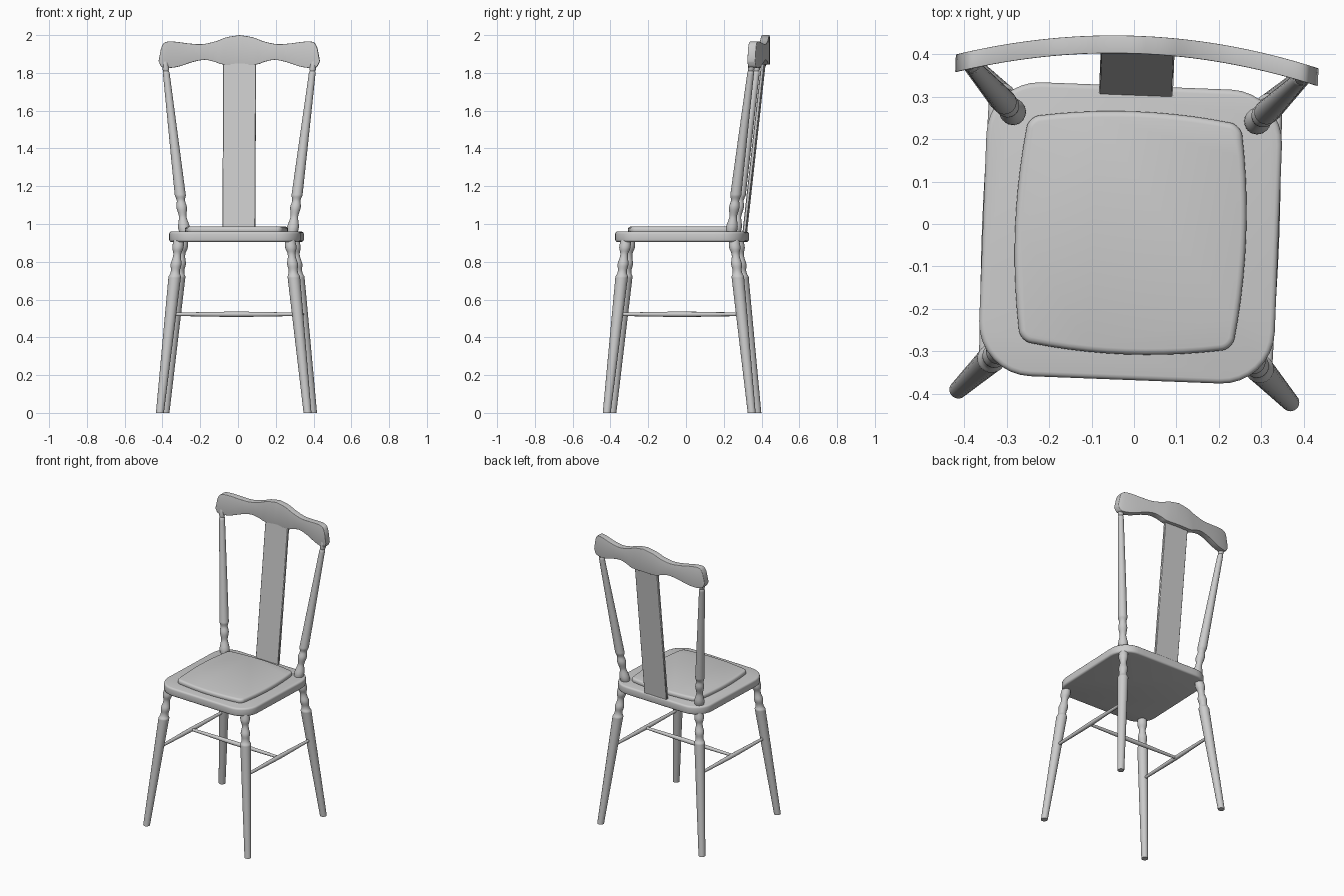
import bpy, bmesh, math
from mathutils import Vector, Matrix

if "Cube" in bpy.data.objects:
    bpy.data.objects.remove(bpy.data.objects["Cube"])

# whole chair is turned slightly about z
PLACE = Matrix.Translation((-0.008, -0.021, 0)) @ Matrix.Rotation(math.radians(-2.2), 4, 'Z')


def finish(name, bm, bevel=0.0, segs=3, limit=50):
    bmesh.ops.recalc_face_normals(bm, faces=bm.faces)
    if bevel:
        edges = [e for e in bm.edges if len(e.link_faces) == 2
                 and e.calc_face_angle(0) > math.radians(limit)]
        bmesh.ops.bevel(bm, geom=edges, offset=bevel, segments=segs,
                        profile=0.5, affect='EDGES', clamp_overlap=True)
    mesh = bpy.data.meshes.new(name)
    bm.to_mesh(mesh)
    bm.free()
    ob = bpy.data.objects.new(name, mesh)
    bpy.context.collection.objects.link(ob)
    ob.matrix_world = PLACE
    bpy.ops.object.select_all(action='DESELECT')
    ob.select_set(True)
    bpy.context.view_layer.objects.active = ob
    bpy.ops.object.shade_smooth_by_angle(angle=math.radians(40))
    return ob


def spline(pts, n=4):
    """Catmull-Rom resampling of a list of tuples."""
    p = [Vector(q) for q in pts]
    p = [2 * p[0] - p[1]] + p + [2 * p[-1] - p[-2]]
    out = []
    for i in range(1, len(p) - 2):
        a, b, c, d = p[i - 1:i + 3]
        for k in range(n):
            t = k / n
            out.append(0.5 * (2 * b + (c - a) * t + (2 * a - 5 * b + 4 * c - d) * t * t
                              + (3 * b - a - 3 * c + d) * t ** 3))
    return out + [p[-2]]


def turned(name, p0, p1, profile, u, v, sides=24):
    """Lathe of (fraction, radius) pairs along p0-p1, rings spanned by u and v."""
    p0, p1, u, v = map(Vector, (p0, p1, u, v))
    bm = bmesh.new()
    rings = []
    for t, r in profile:
        c = p0.lerp(p1, t)
        rings.append([bm.verts.new(c + r * (u * math.cos(a) + v * math.sin(a)))
                      for a in (2 * math.pi * i / sides for i in range(sides))])
    for a, b in zip(rings, rings[1:]):
        for i in range(sides):
            j = (i + 1) % sides
            bm.faces.new((a[i], a[j], b[j], b[i]))
    bm.faces.new(rings[0])
    bm.faces.new(rings[-1])
    return finish(name, bm)


def plate(name, hx, hy, r, bulge, z0, z1, bevel):
    """Rounded rectangular slab whose sides can bow outwards."""
    outline = []
    for q, (sx, sy) in enumerate([(1, 1), (-1, 1), (-1, -1), (1, -1)]):
        for k in range(9):
            a = math.pi / 2 * (q + k / 8)
            outline.append(Vector((sx * (hx - r) + r * math.cos(a), sy * (hy - r) + r * math.sin(a))))
        nx, ny = [(-1, 1), (-1, -1), (1, -1), (1, 1)][q]
        a = math.pi / 2 * (q + 1)
        end = Vector((nx * (hx - r) + r * math.cos(a), ny * (hy - r) + r * math.sin(a)))
        start = outline[-1].copy()
        outline += [start.lerp(end, k / 10) for k in range(1, 10)]
    bm = bmesh.new()
    low = []
    for p in outline:
        x = p.x * (1 + bulge / hx * (1 - (p.y / hy) ** 2))
        y = p.y * (1 + bulge / hy * (1 - (p.x / hx) ** 2))
        low.append(bm.verts.new((x, y, z0)))
    face = bm.faces.new(low)
    ext = bmesh.ops.extrude_face_region(bm, geom=[face])['geom']
    top = [g for g in ext if isinstance(g, bmesh.types.BMVert)]
    bmesh.ops.translate(bm, verts=top, vec=(0, 0, z1 - z0))
    if face not in bm.faces[:]:
        bm.faces.new(low)
    bmesh.ops.recalc_face_normals(bm, faces=bm.faces)
    return finish(name, bm, bevel)


# seat and raised pad
plate("seat", 0.348, 0.346, 0.125, 0.0, 0.905, 0.96, 0.012)
plate("seat_pad", 0.25, 0.264, 0.025, 0.022, 0.95, 0.986, 0.014)

# turned legs: (height, radius)
LEG = [(0.71, .033), (0.722, .033), (0.737, .026), (0.757, .024), (0.788, .029),
       (0.82, .022), (0.845, .021), (0.875, .030), (0.915, .027)]
leg = [(0, .021)] + [tuple(p) for p in spline(LEG, 3)]
for end, sy in (("front", -1), ("back", 1)):
    for side, sx in (("left", -1), ("right", 1)):
        turned(f"{end}_leg_{side}", (sx * .391, sy * .384, 0), (sx * .295, sy * .287, .915),
               [(z / .915, r) for z, r in leg], (1, 0, 0), (0, 1, 0))

# turned back posts
POST = [(0.95, .027), (0.985, .031), (1.03, .021), (1.05, .021), (1.088, .028),
        (1.12, .022), (1.135, .024), (1.15, .029), (1.165, .029)]
post = [tuple(p) for p in spline(POST, 3)] + [(1.4, .025), (1.79, .018), (1.803, .018),
                                              (1.81, .014), (1.82, .018), (1.86, .016)]
for side, sx in (("left", -1), ("right", 1)):
    turned(f"back_post_{side}", (sx * .285, .271, .95), (sx * .394, .386, 1.86),
           [((z - .95) / .91, r) for z, r in post], (1, 0, 0), (0, 1, 0))

# H-shaped stretcher
BAR = [(0, .009), (0.2, .011), (0.5, .014), (0.8, .011), (1, .009)]
bar = [tuple(p) for p in spline(BAR, 3)]
for side, sx in (("left", -1), ("right", 1)):
    turned(f"side_stretcher_{side}", (sx * .336, -.329, .522), (sx * .336, .329, .522),
           bar, (1, 0, 0), (0, 0, 1), 16)
turned("cross_stretcher", (-.336, 0, .522), (.336, 0, .522), bar, (0, 1, 0), (0, 0, 1), 16)

# flat back splat leaning rearward
bm = bmesh.new()
bmesh.ops.create_cube(bm, size=1)
for v in bm.verts:
    t = v.co.z + 0.5
    v.co = Vector((v.co.x * 0.174, 0.332 + 0.1 * t + v.co.y * 0.018, 0.95 + 0.91 * t))
finish("back_splat", bm, 0.003, 1)

# curved crest rail: (top x, top z, bottom x, bottom z) for one half
CREST = [(0, 2.0, 0, 1.845), (.07, 1.988, .09, 1.845), (.13, 1.966, .13, 1.858),
         (.20, 1.952, .185, 1.869), (.27, 1.956, .25, 1.857), (.33, 1.964, .32, 1.834),
         (.375, 1.966, .375, 1.826), (.40, 1.957, .41, 1.832), (.414, 1.93, .427, 1.862)]
half = [tuple(p) for p in spline(CREST, 4)]
stations = [(-a, b, -c, d) for a, b, c, d in half[:0:-1]] + half
bm = bmesh.new()
loops = []
for xt, zt, xb, zb in stations:
    loops.append([bm.verts.new((x, 0.443 - 0.33 * x * x + dy, z))
                  for x, dy, z in ((xt, -.021, zt), (xt, .021, zt), (xb, .021, zb), (xb, -.021, zb))])
for a, b in zip(loops, loops[1:]):
    for i in range(4):
        j = (i + 1) % 4
        bm.faces.new((a[i], a[j], b[j], b[i]))
bm.faces.new(loops[0])
bm.faces.new(loops[-1])
finish("crest_rail", bm, 0.007, 3)
